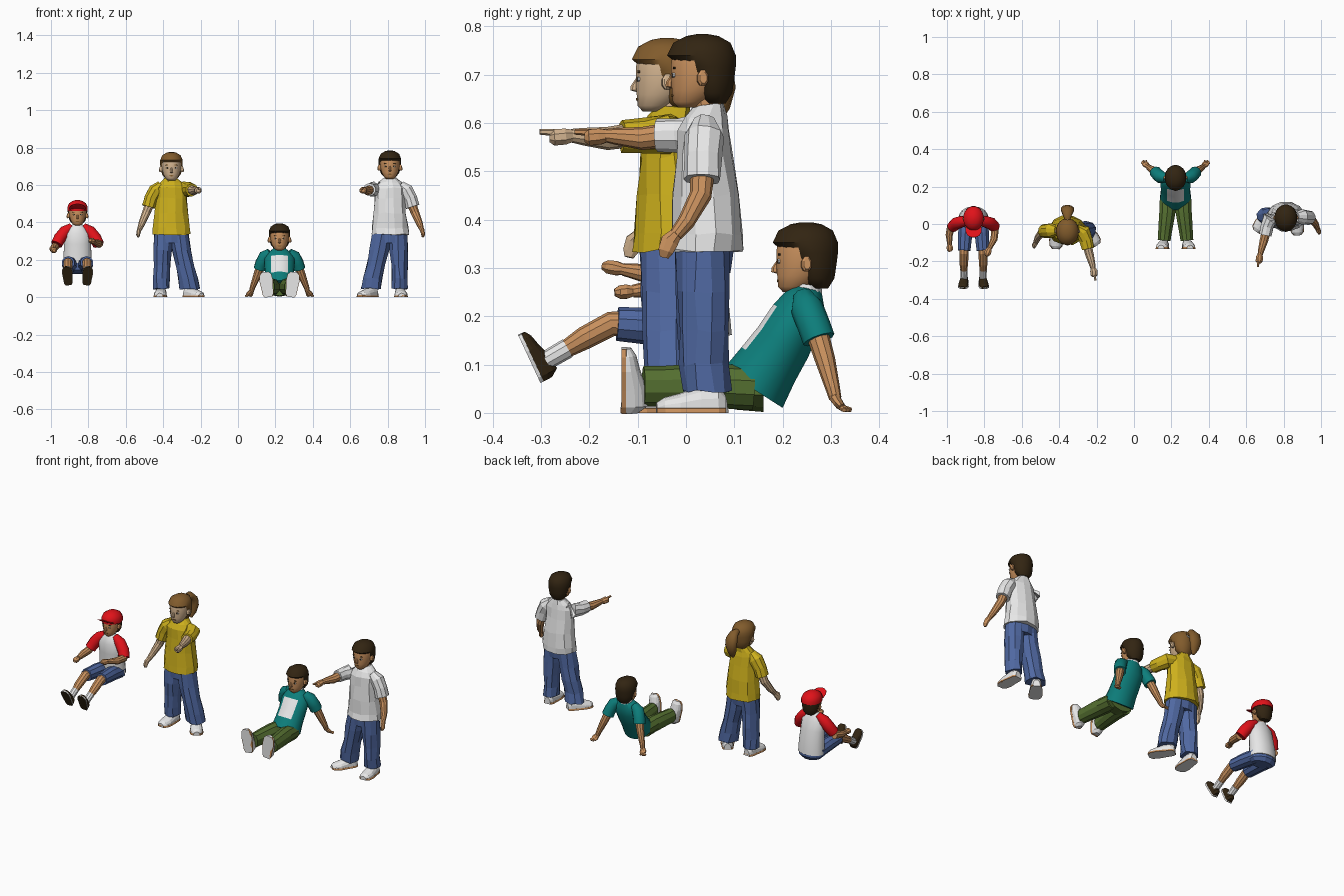
import bpy, bmesh, math, random
from mathutils import Vector, Matrix

random.seed(4)


def material(name, rgb):
    m = bpy.data.materials.new(name)
    m.diffuse_color = (*rgb, 1)
    return m


RED = material("red", (0.75, 0.006, 0.01))
WHITE = material("white", (0.8, 0.8, 0.8))
SKIN = material("tan skin", (0.58, 0.28, 0.11))
PALE = material("pale skin", (0.66, 0.46, 0.28))
DARK = material("dark brown", (0.032, 0.018, 0.006))
BROWN = material("light brown", (0.22, 0.105, 0.025))
YELLOW = material("yellow", (0.62, 0.44, 0.012))
TEAL = material("teal", (0.004, 0.21, 0.2))
BLUE = material("denim blue", (0.08, 0.14, 0.36))
OLIVE = material("olive", (0.09, 0.16, 0.03))


def skin(name, rings, mats, M=Matrix(), rule=None, smooth=False):
    """Loft closed rings of points into one capped mesh."""
    bm = bmesh.new()
    vs = [[bm.verts.new(M @ Vector(p)) for p in r] for r in rings]
    n = len(vs[0])
    for a, b in zip(vs, vs[1:]):
        for i in range(n):
            j = (i + 1) % n
            bm.faces.new((a[i], a[j], b[j], b[i]))
    bm.faces.new(vs[0])
    bm.faces.new(vs[-1])
    bmesh.ops.recalc_face_normals(bm, faces=bm.faces)
    if rule:
        for f in bm.faces:
            f.material_index = int(rule(f.calc_center_median(), f.normal))
    me = bpy.data.meshes.new(name)
    bm.to_mesh(me)
    bm.free()
    for m in mats:
        me.materials.append(m)
    if smooth:
        me.shade_smooth()
        me.set_sharp_from_angle(angle=math.radians(50))
    ob = bpy.data.objects.new(name, me)
    bpy.context.collection.objects.link(ob)
    return ob


def tube(name, pts, mat, n=10, axis=None, jit=0, warp=None, mat2=None, **kw):
    """Elliptical tube along points (x, y, z, ra[, rb])."""
    P = [Vector(p[:3]) for p in pts]
    rings = []
    for k, p in enumerate(pts):
        t = Vector(axis) if axis else (P[min(k + 1, len(P) - 1)] - P[max(k - 1, 0)]).normalized()
        side = Vector((1, 0, 0)) if abs(t.x) < 0.9 else Vector((0, 1, 0))
        side = (side - t * side.dot(t)).normalized()
        up = t.cross(side)
        ring = []
        for i in range(n):
            a = 2 * math.pi * (i + 0.5) / n
            v = P[k] + side * p[3] * math.cos(a) + up * p[-1] * math.sin(a)
            v += Vector([random.uniform(-jit, jit) for _ in range(3)])
            ring.append(warp(v) if warp else v)
        rings.append(ring)
    return skin(name, rings, [mat, mat2] if mat2 else [mat], **kw)


def head(who, base, s, hair, flesh):
    M = Matrix.Translation(base) @ Matrix.Scale(s, 4)
    R = [(0, -.025, .02, .022), (.012, -.022, .033, .036), (.035, -.008, .045, .052), (.06, -.002, .051, .06),
         (.09, .002, .053, .064), (.115, .004, .05, .062), (.135, .004, .038, .048), (.147, .004, .015, .02)]
    tube(who + "_head", [(0, y, z, a, b) for z, y, a, b in R], flesh, 16, (0, 0, 1), M=M, smooth=True)

    # hair shell: the face area is sunk inside the head
    def sink(v):
        limit = .005 if v.z < .06 else -.022
        return Vector((v.x * .7, v.y * .7, v.z)) if v.z < .1 and v.y < limit else v
    H = [(.008, .03, .03, .022), (.03, .022, .049, .044), (.055, .012, .058, .058), (.085, .006, .061, .068),
         (.108, .002, .061, .072), (.134, .003, .05, .06), (.148, .004, .027, .034), (.152, .004, .01, .012)]
    tube(who + "_hair", [(0, y, z, a, b) for z, y, a, b in H], hair, 20, (0, 0, 1), warp=sink, M=M, smooth=True)

    def plate(part, x, z, w, h, out, mat):
        rs = [r for r in R if r[0] <= z][-1]
        rn = [r for r in R if r[0] > z][0]
        t = (z - rs[0]) / (rn[0] - rs[0])
        _, yc, a, b = [u + (v - u) * t for u, v in zip(rs, rn)]
        y = yc - b * math.sqrt(1 - (x / a) ** 2)
        tube(f"{who}_{part}", [(x, y + .004, z, w, h), (x, y - out, z, w, h)], mat, 8, (0, 1, 0), M=M)
    for sx in (-1, 1):
        plate("eye_white", sx * .021, .067, .009, .005, .001, WHITE)
        plate("pupil", sx * .021, .067, .005, .005, .002, DARK)
        plate("brow", sx * .022, .082, .011, .0025, .001, hair)
        tube(who + "_ear", [(sx * .045, .0, .06, .009, .014), (sx * .06, .005, .061, .012, .018),
                            (sx * .064, .006, .062, .008, .013)], flesh, 8, M=M)
    plate("mouth", 0, .025, .013, .003, .001, BROWN)
    tube(who + "_nose", [(0, -.056, .07, .004), (0, -.064, .053, .008), (0, -.064, .044, .009), (0, -.054, .04, .006)],
         flesh, 8, (0, 0, 1), M=M)
    return M


def shoe(name, M, upper, sole):
    R = [(.03, .018, .035), (.015, .027, .055), (-.02, .03, .052), (-.06, .034, .038), (-.09, .03, .03), (-.105, .016, .02)]

    def rings(grow, power, height):
        return [[((w + grow) * math.cos(math.pi * i / 8), y, (height or h) * max(0, math.sin(math.pi * i / 8)) ** power)
                 for i in range(9)] for y, w, h in R]
    skin(name, rings(0, .7, 0), [upper], M)
    skin(name + "_sole", rings(.002, .3, .012), [sole], M)


def place(x, y, z, tilt=0, yaw=0, s=1.0):
    return (Matrix.Translation((x, y, z)) @ Matrix.Rotation(math.radians(tilt), 4, 'X')
            @ Matrix.Rotation(math.radians(yaw), 4, 'Z') @ Matrix.Scale(s, 4))


def standing(who, cx, dy, dz, m, shirt, flesh, hair):
    """Standing child pointing forward; m mirrors left and right."""
    def T(part, pts, mat, **kw):
        return tube(f"{who}_{part}", [(cx + m * p[0], p[1] + dy, p[2], *p[3:]) for p in pts], mat, **kw)
    Z = (0, 0, 1)
    T("shirt", [(0, .04, .335, .104, .079), (0, .042, .37, .1, .076), (0, .04, .45, .09, .068), (0, .036, .53, .085, .06),
                (0, .034, .585, .085, .054), (0, .04, .613, .062, .044), (0, .048, .637, .034, .033)],
      shirt, n=12, axis=Z, jit=.004)
    T("neck", [(0, .048, .6, .027), (0, .035, .665, .027)], flesh)
    # baggy jeans and shoes
    T("waist", [(0, .036, .29, .09, .056), (0, .038, .345, .092, .062)], BLUE, axis=Z)
    T("straight_leg", [(.042, .036, .34, .052, .056), (.046, .034, .25, .05, .055), (.05, .038, .17, .045, .052),
                       (.052, .036, .1, .045, .05), (.053, .042, .045, .044, .05)], BLUE, axis=Z, jit=.004)
    T("outward_leg", [(-.04, .036, .34, .054, .056), (-.055, .034, .25, .054, .054), (-.073, .036, .17, .052, .052),
                      (-.09, .034, .1, .053, .05), (-.1, .04, .045, .056, .05)], BLUE, axis=Z, jit=.004)
    shoe(who + "_straight_shoe", place(cx + m * .055, .05 + dy, 0, 0, 4 * m, 1.06), WHITE, SKIN)
    shoe(who + "_outward_shoe", place(cx - m * .095, .05 + dy, 0, 0, -36 * m, 1.06), WHITE, SKIN)
    # hanging arm
    T("hanging_sleeve", [(.055, .038, .6, .025), (.085, .038, .572, .04), (.108, .036, .53, .038), (.122, .034, .483, .038)],
      shirt, jit=.002)
    T("hanging_arm", [(.112, .035, .51, .026), (.135, .03, .45, .023), (.158, 0, .395, .018), (.168, -.022, .368, .014)], flesh)
    T("hanging_hand", [(.166, -.02, .372, .013), (.174, -.034, .355, .012, .02), (.178, -.042, .335, .011, .017),
                       (.176, -.045, .322, .006, .01)], flesh, n=8)
    # pointing arm
    T("pointing_sleeve", [(-.05, .04, .59, .03), (-.085, .03, .577, .042), (-.1, -.015, .575, .036), (-.11, -.06, .574, .034)],
      shirt, jit=.002)
    T("pointing_arm", [(-.105, -.04, .575, .025), (-.118, -.09, .568, .024), (-.132, -.14, .572, .018), (-.138, -.165, .574, .014)],
      flesh)
    T("pointing_fist", [(-.137, -.16, .574, .013), (-.141, -.178, .572, .021, .018), (-.143, -.2, .57, .02, .018),
                        (-.143, -.21, .57, .01)], flesh, n=8)
    T("pointing_finger", [(-.145, -.19, .58, .008), (-.15, -.23, .582, .006)], flesh, n=6)
    return head(who, (cx, .03 + dy, .632 + dz), 1, hair, flesh)


# ---- two standing children ----
standing("boy_in_white", .812, 0, 0, 1, WHITE, SKIN, DARK)
G = standing("girl", -.356, -.073, -.008, -1, YELLOW, PALE, BROWN)
tube("girl_hair_tie", [(0, .06, .108, .017), (0, .08, .112, .017)], WHITE, M=G)
tube("girl_ponytail", [(0, .066, .114, .016), (0, .094, .114, .026, .02), (0, .118, .088, .036, .022), (0, .124, .05, .036, .022),
                       (0, .116, .01, .026, .018), (0, .105, -.022, .008)], BROWN, M=G, smooth=True)

# ---- boy in teal, leaning back on his hands ----
K, c = "boy_in_teal", .222
tube(K + "_shirt", [(c, .138, .05, .084, .075), (c, .17, .1, .08, .067), (c, .2, .145, .08, .062), (c, .23, .2, .083, .056),
                    (c, .245, .235, .062, .044), (c, .25, .258, .035, .032)], TEAL, 16, mat2=WHITE, smooth=True,
     rule=lambda p, n: n.y < -.3 and abs(p.x - c) < .055 and .15 < p.z < .225)
tube(K + "_collar", [(c, .248, .25, .038, .035), (c, .25, .266, .033, .032)], WHITE, 12)
tube(K + "_neck", [(c, .25, .24, .026), (c, .247, .285, .026)], SKIN)
tube(K + "_seat", [(c, .16, .052, .078, .05), (c, .1, .052, .08, .045)], OLIVE)
for m in (-1, 1):
    def X(pts):
        return [(c + m * p[0], *p[1:]) for p in pts]
    tube(K + "_trouser_leg", X([(.04, .14, .052, .046), (.044, .06, .056, .045, .046), (.05, .01, .056, .042, .045),
                                (.057, -.05, .055, .038, .042), (.061, -.088, .055, .036, .042)]), OLIVE)
    shoe(K + "_shoe", place(c + m * .063, -.133, .03, -90, m * 8), WHITE, SKIN)
    tube(K + "_sleeve", X([(.05, .243, .24, .022), (.078, .25, .218, .034), (.097, .265, .18, .034), (.105, .275, .152, .034)]),
         TEAL, smooth=True)
    tube(K + "_arm", X([(.1, .27, .17, .024), (.122, .288, .11, .021), (.145, .304, .05, .015), (.15, .309, .03, .013)]), SKIN)
    tube(K + "_palm", X([(.149, .306, .034, .012), (.158, .317, .018, .02, .01), (.165, .325, .01, .018, .007)]), SKIN, 8)
    for dx, dyy in ((.012, .022), (.019, .016), (.023, .008), (-.004, .022)):
        tube(K + "_finger", X([(.16, .319, .013, .006), (.16 + dx, .319 + dyy, .006, .005)]), SKIN, 6)
head(K, (c, .245, .25), .95, DARK, SKIN)

# ---- boy with red cap, sitting ----
K, c = "boy_with_cap", -.858
tube(K + "_shirt", [(c, .035, .158, .08, .06), (c, .032, .22, .077, .057), (c, .022, .29, .073, .052), (c, .015, .345, .07, .046),
                    (c, .016, .372, .045, .035), (c, .018, .388, .028, .028)], WHITE, 14, smooth=True)
tube(K + "_neck", [(c, .02, .37, .023), (c, .02, .42, .023)], SKIN)
tube(K + "_shorts_seat", [(c, .03, .13, .06, .045), (c, .032, .145, .078, .058), (c, .03, .185, .08, .06)], BLUE, 12)
for m in (-1, 1):
    def X(pts):
        return [(c + m * p[0], *p[1:]) for p in pts]
    tube(K + "_shorts_leg", X([(.04, .03, .168, .04), (.044, -.05, .178, .04), (.05, -.142, .184, .035)]), BLUE)
    tube(K + "_leg", X([(.05, -.1, .184, .027), (.051, -.155, .184, .026), (.052, -.21, .155, .024), (.051, -.26, .125, .017)]), SKIN)
    tube(K + "_sock", X([(.051, -.245, .134, .021), (.051, -.29, .108, .02)]), WHITE)
    shoe(K + "_shoe", place(c + m * .05, -.312, .085, -65, m * 5, .8), DARK, WHITE)
# right and left arms differ
for side, pts in (("right", [(-.12, -.01, .27), (-.13, -.06, .258), (-.128, -.11, .252), (-.126, -.137, .25)]),
                  ("left", [(.115, -.02, .285), (.11, -.08, .288), (.085, -.13, .297), (.073, -.16, .302)])):
    m = -1 if side == "right" else 1
    tube(f"{K}_{side}_sleeve", [(c + m * .03, .016, .378, .02), (c + m * .066, .012, .352, .032), (c + m * .095, .002, .315, .033),
                                (c + m * .112, -.015, .282, .031)], RED, smooth=True)
    e, f, w, h = [(c + p[0], p[1], p[2]) for p in pts]
    tube(f"{K}_{side}_arm", [(*e, .022), (*f, .02), (*w, .013)], SKIN)
    d = Vector(h) - Vector(w)
    tube(f"{K}_{side}_hand", [(*w, .012), (*(Vector(w) + d * .5), .019, .016), (*h, .018, .015),
                              (*(Vector(h) + d * .4), .008)], SKIN, 8)
M = head(K, (c, .025, .383), .87, DARK, SKIN)
tube(K + "_cap", [(0, .008, .09, .064, .074), (0, .006, .112, .064, .075), (0, .005, .136, .053, .063), (0, .005, .151, .03, .036),
                  (0, .005, .157, .008, .01)], RED, 16, (0, 0, 1), M=M, smooth=True)
tube(K + "_cap_brim", [(0, -.045, .1, .052, .004), (0, -.08, .115, .05, .004), (0, -.1, .126, .038, .004),
                       (0, -.11, .132, .016, .003)], RED, 10, M=M)
